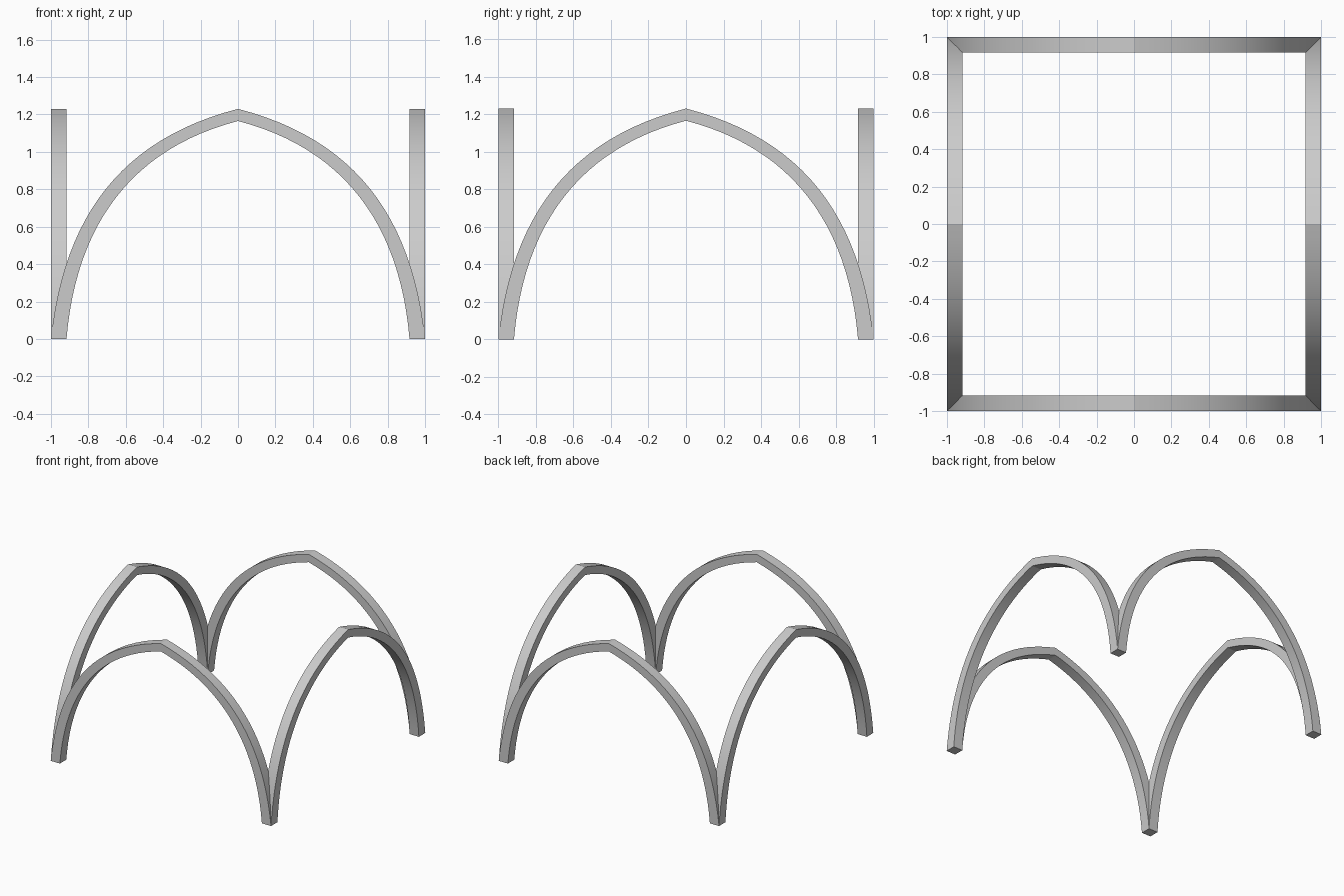
import bpy, bmesh
from math import radians
from mathutils import Vector, Matrix
from mathutils.geometry import interpolate_bezier

if "Cube" in bpy.data.objects:
    bpy.data.objects.remove(bpy.data.objects["Cube"])

W = 0.083   # rib width
SEG = 25


def half_curve(points):
    p = [Vector((x, 0, z)) for x, z in points]
    return interpolate_bezier(*p, SEG)


def full_arch(points):
    left = half_curve(points)
    right = [Vector((-v.x, 0, v.z)) for v in reversed(left[:-1])]
    return left + right


# Pointed arch: outer and inner edge curves
outer = full_arch([(-1, 0), (-0.93, 0.66), (-0.62, 1.07), (0, 1.23)])
inner = full_arch([(-1 + W, 0), (-0.865, 0.62), (-0.56, 1.02), (0, 1.165)])

# Front rib: four-sided section swept along the arch
bm = bmesh.new()
rings = []
for o, i in zip(outer, inner):
    rings.append([bm.verts.new((v.x, y, v.z))
                  for v, y in ((o, -1), (o, -1 + W), (i, -1 + W), (i, -1))])
for a, b in zip(rings, rings[1:]):
    for k in range(4):
        j = (k + 1) % 4
        bm.faces.new((a[k], a[j], b[j], b[k]))
bm.faces.new(rings[0])
bm.faces.new(rings[-1])

# Mitre both ends on the diagonals so neighbouring ribs meet cleanly
for sx in (1, -1):
    bmesh.ops.bisect_plane(bm, geom=bm.verts[:] + bm.edges[:] + bm.faces[:],
                           dist=1e-5, plane_co=(0, 0, 0),
                           plane_no=(sx, 1, 0), clear_outer=True)

# Repeat the rib on the other three sides
rib = bm.verts[:] + bm.edges[:] + bm.faces[:]
for n in (1, 2, 3):
    dup = bmesh.ops.duplicate(bm, geom=rib)["geom"]
    bmesh.ops.rotate(bm, verts=[g for g in dup if isinstance(g, bmesh.types.BMVert)],
                     cent=(0, 0, 0), matrix=Matrix.Rotation(radians(90 * n), 3, 'Z'))
bmesh.ops.remove_doubles(bm, verts=bm.verts[:], dist=1e-4)
bmesh.ops.recalc_face_normals(bm, faces=bm.faces[:])

mesh = bpy.data.meshes.new("arch_frame")
bm.to_mesh(mesh)
bm.free()
frame = bpy.data.objects.new("arch_frame", mesh)
bpy.context.collection.objects.link(frame)
bpy.context.view_layer.objects.active = frame
frame.select_set(True)
bpy.ops.object.shade_smooth_by_angle(angle=radians(20))
